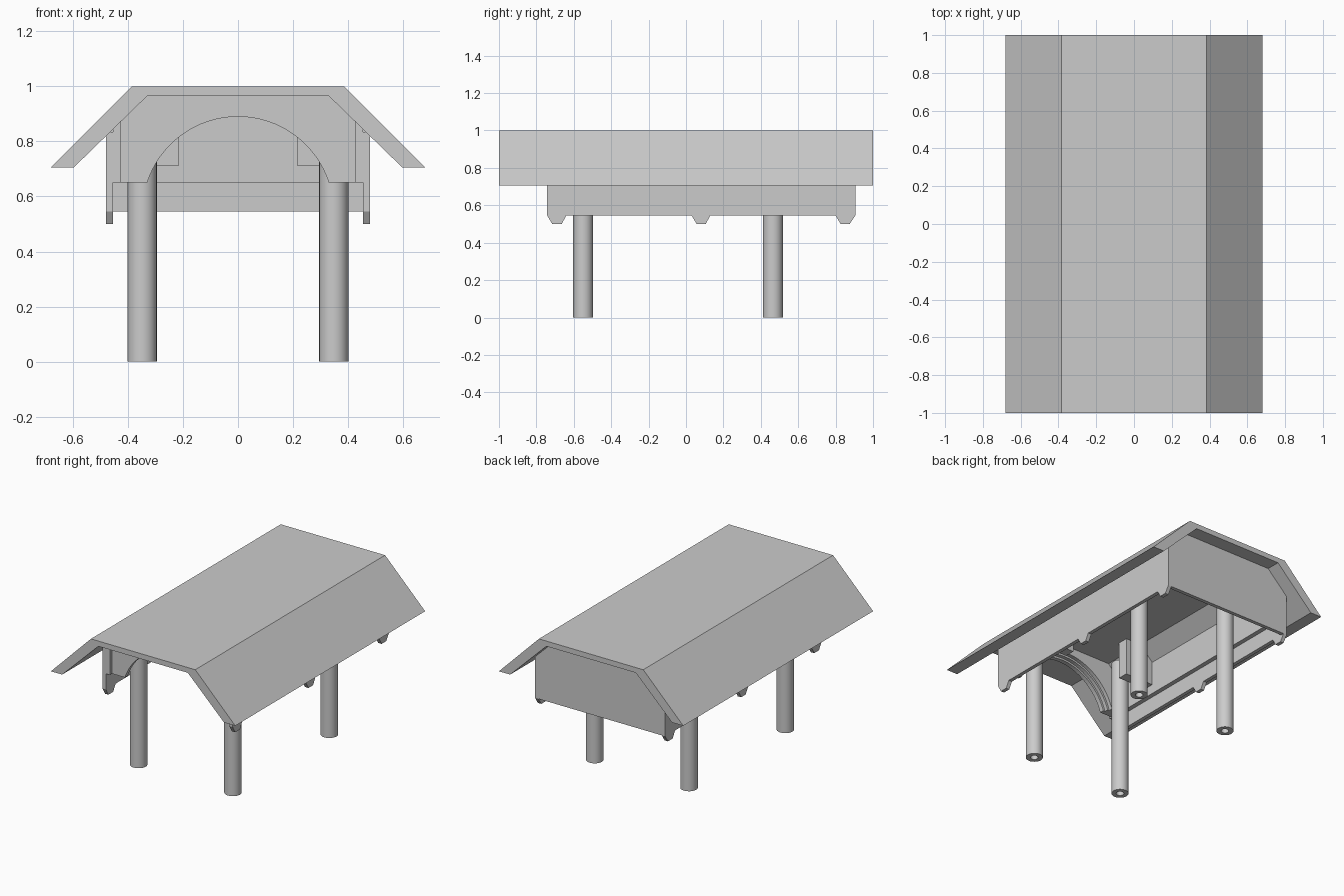
import bpy, bmesh, math
from mathutils import Matrix

if "Cube" in bpy.data.objects:
    bpy.data.objects.remove(bpy.data.objects["Cube"])

grey = bpy.data.materials.new("plain grey")
grey.diffuse_color = (0.6, 0.6, 0.6, 1)
grey.use_nodes = True
grey.node_tree.nodes["Principled BSDF"].inputs["Base Color"].default_value = grey.diffuse_color


def finish(bm, name):
    bmesh.ops.recalc_face_normals(bm, faces=bm.faces[:])
    me = bpy.data.meshes.new(name)
    bm.to_mesh(me)
    bm.free()
    ob = bpy.data.objects.new(name, me)
    me.materials.append(grey)
    bpy.context.collection.objects.link(ob)
    return ob


def extrude(name, pts, a, b, axis='Y'):
    """Extrude an outline: (x, z) along y, or (y, z) along x."""
    bm = bmesh.new()
    place = (lambda p: (p[0], a, p[1])) if axis == 'Y' else (lambda p: (a, p[0], p[1]))
    face = bm.faces.new([bm.verts.new(place(p)) for p in pts])
    geo = bmesh.ops.extrude_face_region(bm, geom=[face])['geom']
    d = (0, b - a, 0) if axis == 'Y' else (b - a, 0, 0)
    bmesh.ops.translate(bm, vec=d, verts=[g for g in geo if isinstance(g, bmesh.types.BMVert)])
    return finish(bm, name)


def mirror_x(pts):
    return pts + [(-x, z) for x, z in reversed(pts)]


def under_roof(x):
    """Height of the roof's underside at x."""
    return min(0.967, 0.705 + (0.597 - abs(x)) * 0.98)


# Roof shell: flat top with two sloping eaves
extrude("roof", mirror_x([(0.597, 0.705), (0.33, 0.965)])
        + [(-0.68, 0.705), (-0.385, 1.0), (0.385, 1.0), (0.68, 0.705)], -1, 1)

# Side boards with three tapered feet, plus the inner lining above
feet = [(-0.742, 0.545), (-0.715, 0.5), (-0.665, 0.5), (-0.64, 0.545),
        (0.03, 0.545), (0.057, 0.5), (0.105, 0.5), (0.13, 0.545),
        (0.80, 0.545), (0.827, 0.5), (0.875, 0.5), (0.905, 0.545)]
for s, side in ((1, "right"), (-1, "left")):
    extrude(side + "_side_board", feet + [(0.905, 0.835), (-0.742, 0.835)],
            s * 0.455, s * 0.48, 'X')
    extrude(side + "_lining", [(s * 0.425, 0.65), (s * 0.455, 0.65),
            (s * 0.455, under_roof(0.455)), (s * 0.425, under_roof(0.425))], -0.742, 0.88)

# Back wall and its inner lining
extrude("back_wall", mirror_x([(0.48, 0.545), (0.48, under_roof(0.48)), (0.33, 0.967)]), 0.88, 0.905)
extrude("back_lining", mirror_x([(0.425, 0.65), (0.425, under_roof(0.425)), (0.33, 0.967)]), 0.85, 0.88)


# Front arch in three stepped layers
def arch(name, radius, y0, y1):
    cz, z0, n = 0.543, 0.65, 32
    a0 = math.asin((z0 - cz) / radius)
    arc = [(radius * math.cos(t), cz + radius * math.sin(t))
           for t in (a0 + (math.pi - 2 * a0) * i / n for i in range(n + 1))]
    outer = mirror_x([(0.425, z0), (0.425, under_roof(0.425)), (0.33, 0.967)])
    extrude(name, outer + arc[::-1], y0, y1)


arch("front_arch", 0.347, -0.72, -0.69)
arch("middle_arch", 0.36, -0.69, -0.665)
arch("rear_arch", 0.373, -0.665, -0.64)

# Hanging brackets behind the front posts
for s, side in ((1, "right"), (-1, "left")):
    extrude(side + "_bracket", [(s * 0.215, 0.713), (s * 0.425, 0.713),
            (s * 0.425, under_roof(0.425)), (s * 0.33, 0.967), (s * 0.215, 0.967)], -0.40, -0.33)

# Four round posts, hollow at the foot
for x, side in ((0.348, "right"), (-0.348, "left")):
    for y, end in ((-0.55, "front"), (0.465, "back")):
        bm = bmesh.new()
        prof = [(0, 0.93), (0.053, 0.93), (0.053, 0), (0.024, 0), (0.024, 0.3), (0, 0.3)]
        vs = [bm.verts.new((r, 0, z)) for r, z in prof]
        edges = [bm.edges.new(p) for p in zip(vs, vs[1:])]
        bmesh.ops.spin(bm, geom=vs + edges, cent=(0, 0, 0), axis=(0, 0, 1),
                       angle=math.tau, steps=32, use_duplicate=False)
        bmesh.ops.remove_doubles(bm, verts=bm.verts[:], dist=1e-4)
        bmesh.ops.transform(bm, matrix=Matrix.Translation((x, y, 0)), verts=bm.verts[:])
        ob = finish(bm, end + "_" + side + "_post")
        bpy.ops.object.select_all(action='DESELECT')
        ob.select_set(True)
        bpy.context.view_layer.objects.active = ob
        bpy.ops.object.shade_smooth_by_angle(angle=math.radians(30))
